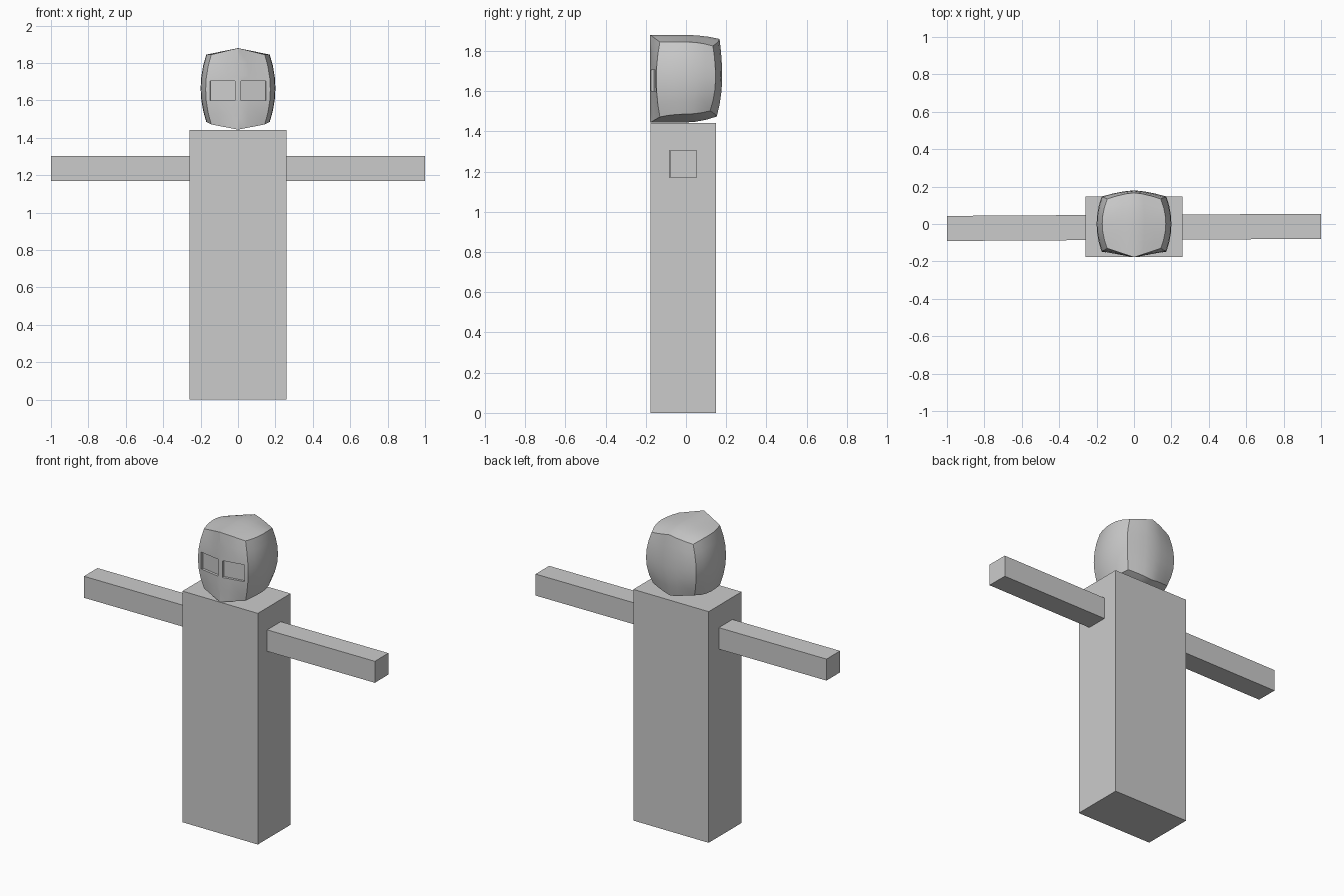
import bpy, bmesh, math

if "Cube" in bpy.data.objects:
    bpy.data.objects.remove(bpy.data.objects["Cube"])


def add_box(name, lo, hi):
    size = [b - a for a, b in zip(lo, hi)]
    mid = [(a + b) / 2 for a, b in zip(lo, hi)]
    bpy.ops.mesh.primitive_cube_add(size=1, location=mid)
    ob = bpy.context.object
    ob.name = name
    ob.dimensions = size
    bpy.ops.object.transform_apply(location=False, rotation=False, scale=True)
    return ob


# Torso: one tall block
add_box("body", (-0.26, -0.176, 0), (0.26, 0.148, 1.442))

# Arms: square bars, very slightly turned
for side, s in (("right", 1), ("left", -1)):
    xs = sorted((s * 0.26, s * 1.0))
    cy = -0.018 + s * 0.0035
    arm = add_box(side + "_arm", (xs[0], cy - 0.067, 1.17), (xs[1], cy + 0.067, 1.304))
    arm.rotation_euler.z = 0.006


# Head: a subdivided cube whose six faces bulge
def head_point(u, v, w):
    a = abs(u)
    x = u * (0.2 - 0.027 * v * v - 0.03 * w * w)
    front = -0.178 + a * (0.03 + 0.018 * w * w)
    drop = 0.013 if w > 0 else 0.027
    back = 0.180 - 0.033 * a ** 1.5 - drop * w * w
    y = front + (back - front) * (v + 1) / 2
    rear = max(0, v) ** 2
    top = 1.88 - 0.035 * a - 0.02 * rear
    bottom = 1.444 + a * (0.028 + 0.014 * (1 - v * v)) + 0.03 * rear
    z = bottom + (top - bottom) * (w + 1) / 2
    return x, y, z


bpy.ops.mesh.primitive_cube_add(size=2)
head = bpy.context.object
head.name = "head"
bm = bmesh.new()
bm.from_mesh(head.data)
bmesh.ops.subdivide_edges(bm, edges=bm.edges[:], cuts=5, use_grid_fill=True)
for vert in bm.verts:
    vert.co = head_point(*vert.co)
bm.to_mesh(head.data)
bm.free()

# Eye sockets: shallow rectangular recesses in the two slanted front halves
for s in (-1, 1):
    cutter = add_box("eye_cutter", (s * 0.083 - 0.067, -0.179, 1.6), (s * 0.083 + 0.067, -0.147, 1.705))
    cutter.location.y = -0.163
    cutter.rotation_euler.z = s * 0.17
    bpy.context.view_layer.update()
    bpy.context.view_layer.objects.active = head
    cut = head.modifiers.new("eye", "BOOLEAN")
    cut.operation = "DIFFERENCE"
    cut.solver = "EXACT"
    cut.object = cutter
    bpy.ops.object.modifier_apply(modifier=cut.name)
    bpy.data.objects.remove(cutter)

bpy.ops.object.select_all(action="DESELECT")
head.select_set(True)
bpy.context.view_layer.objects.active = head
bpy.ops.object.shade_smooth_by_angle(angle=math.radians(30))
